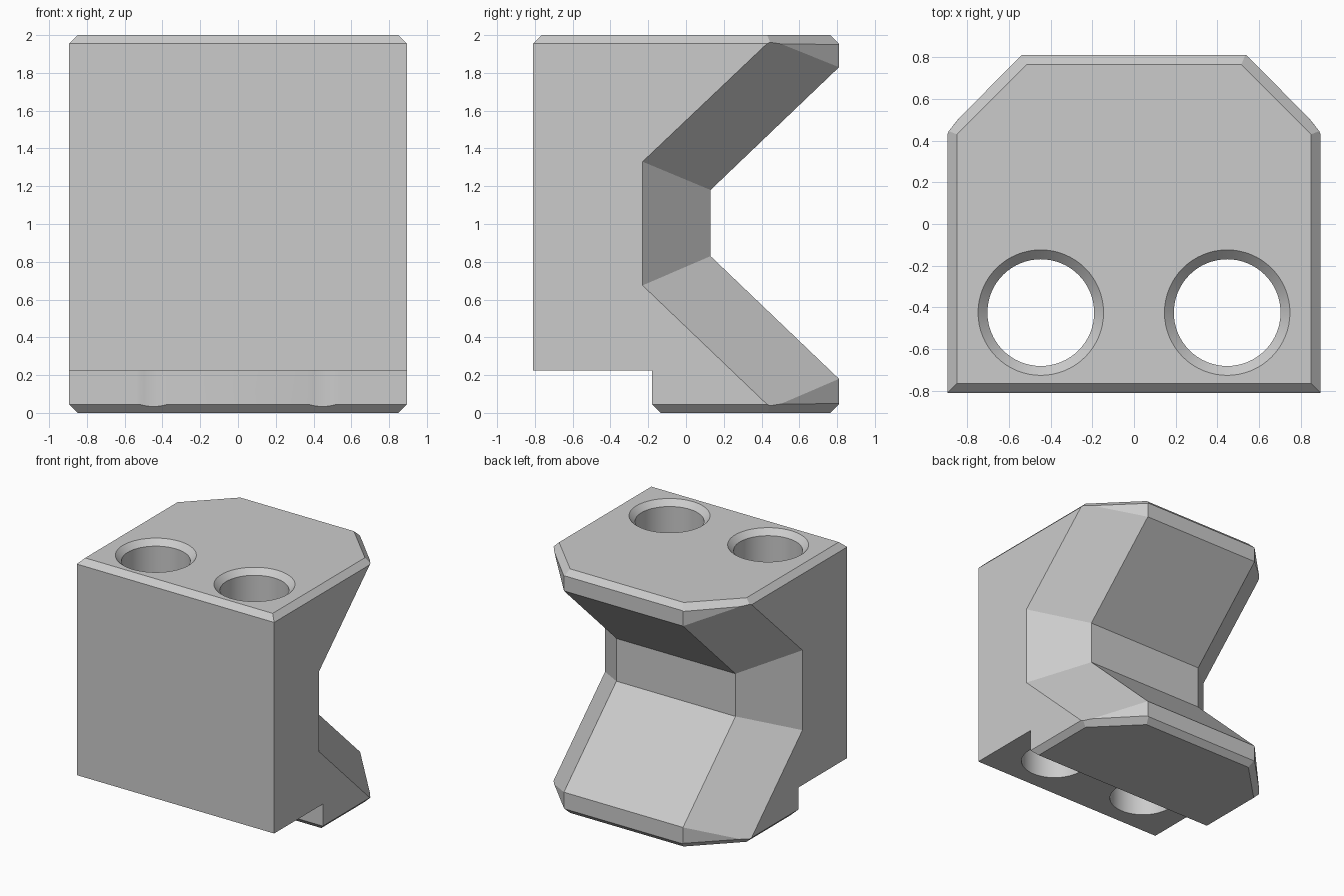
import bpy, bmesh, math
from mathutils import Vector

if "Cube" in bpy.data.objects:
    bpy.data.objects.remove(bpy.data.objects["Cube"], do_unlink=True)

WIDTH, DEPTH, HEIGHT = 0.895, 0.81, 2.0
CHAMFER = 0.045
BACK_HALF = 0.54      # half width of the flat back strip
CORNER = 0.95         # distance of the slanted corner walls from the axis

grey = bpy.data.materials.new("plain grey")
grey.use_nodes = True
colour = (0.6, 0.6, 0.6, 1)
grey.diffuse_color = colour
grey.node_tree.nodes["Principled BSDF"].inputs["Base Color"].default_value = colour


def make_object(name, bm):
    bmesh.ops.recalc_face_normals(bm, faces=bm.faces)
    mesh = bpy.data.meshes.new(name)
    bm.to_mesh(mesh)
    bm.free()
    mesh.materials.append(grey)
    obj = bpy.data.objects.new(name, mesh)
    bpy.context.collection.objects.link(obj)
    return obj


def loft(bm, rings, closed_ends=True):
    """Skin a list of equal-length point rings and cap both ends."""
    rows = [[bm.verts.new(p) for p in ring] for ring in rings]
    n = len(rows[0])
    for a, b in zip(rows, rows[1:]):
        for i in range(n):
            j = (i + 1) % n
            bm.faces.new((a[i], a[j], b[j], b[i]))
    bm.faces.new(rows[0])
    bm.faces.new(rows[-1])


def slice_off(bm, point, normal):
    """Cut away everything beyond a plane and close the cut."""
    cut = bmesh.ops.bisect_plane(
        bm, geom=bm.verts[:] + bm.edges[:] + bm.faces[:], dist=1e-5,
        plane_co=point, plane_no=normal, clear_outer=True)
    edges = [e for e in cut["geom_cut"]
             if isinstance(e, bmesh.types.BMEdge) and e.is_boundary]
    bmesh.ops.edgeloop_fill(bm, edges=edges)


# Body: notched profile lofted across, with set-back corners on the notch side
front = [(-DEPTH, HEIGHT), (-DEPTH, 0.225), (-0.18, 0.225),
         (-0.18, CHAMFER), (-0.18 + CHAMFER, 0)]
middle = [(DEPTH, 0), (DEPTH, 0.18), (0.13, 0.83),
          (0.13, 1.18), (DEPTH, 1.83), (DEPTH, HEIGHT)]
side = [(0.45, 0), (0.45, 0.025), (-0.23, 0.675),
        (-0.23, 1.33), (0.45, 1.975), (0.45, HEIGHT)]
stations = [(-WIDTH, side), (-BACK_HALF, middle), (BACK_HALF, middle), (WIDTH, side)]

bm = bmesh.new()
loft(bm, [[(x, y, z) for y, z in front + back] for x, back in stations])

# Chamfers around the top and bottom rims
outline = [((1, 0), WIDTH), ((-1, 0), WIDTH), ((0, 1), DEPTH),
           ((1, 1), CORNER), ((-1, 1), CORNER)]
for (nx, ny), distance in outline:
    out = Vector((nx, ny, 0)).normalized()
    for z, up in ((HEIGHT - CHAMFER, 1), (CHAMFER, -1)):
        slice_off(bm, out * distance + Vector((0, 0, z)), out + Vector((0, 0, up)))
slice_off(bm, Vector((0, -DEPTH, HEIGHT - CHAMFER)), Vector((0, -1, 1)))
body = make_object("notched_block", bm)

# Two countersunk through holes
for sign, label in ((-1, "right"), (1, "left")):
    bm = bmesh.new()
    sections = [(-0.1, 0.256), (HEIGHT - CHAMFER, 0.256), (HEIGHT + CHAMFER, 0.256 + 2 * CHAMFER)]
    loft(bm, [[(sign * 0.447 + r * math.cos(t * math.tau / 64),
                -0.425 + r * math.sin(t * math.tau / 64), z)
               for t in range(64)] for z, r in sections])
    cutter = make_object(label + "_hole_cutter", bm)
    cutter.hide_render = True
    mod = body.modifiers.new(label + " hole", "BOOLEAN")
    mod.operation = "DIFFERENCE"
    mod.solver = "EXACT"
    mod.object = cutter
    bpy.context.view_layer.objects.active = body
    bpy.ops.object.modifier_apply(modifier=mod.name)
    bpy.data.objects.remove(cutter, do_unlink=True)

# Smooth bores, crisp edges
bpy.ops.object.select_all(action="DESELECT")
body.select_set(True)
bpy.context.view_layer.objects.active = body
bpy.ops.object.shade_smooth_by_angle(angle=math.radians(15))
